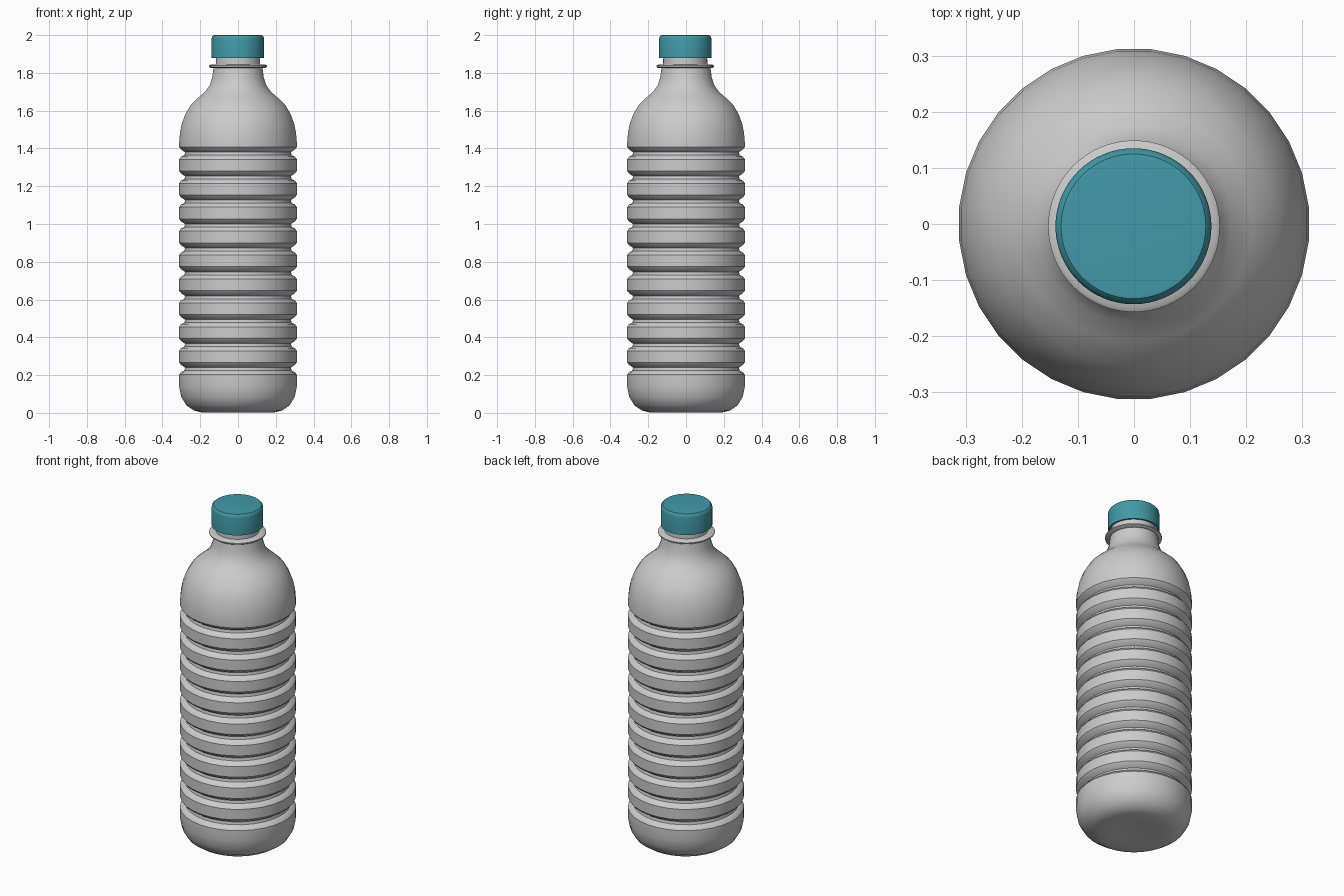
import bpy, bmesh, math

if "Cube" in bpy.data.objects:
    bpy.data.objects.remove(bpy.data.objects["Cube"])


def lathe(name, profile, sides, offset=0.0, centre=(0, 0), angle=35):
    """Revolve (radius, z) points; radius 0 closes to a pole."""
    bm = bmesh.new()
    rings = []
    for r, z in profile:
        if r == 0:
            rings.append([bm.verts.new((0, 0, z))])
        else:
            rings.append([bm.verts.new((r * math.cos(a), r * math.sin(a), z))
                          for a in (offset + math.tau * i / sides for i in range(sides))])
    for lo, hi in zip(rings, rings[1:]):
        for i in range(sides):
            j = (i + 1) % sides
            if len(lo) == 1:
                bm.faces.new((lo[0], hi[j], hi[i]))
            elif len(hi) == 1:
                bm.faces.new((lo[i], lo[j], hi[0]))
            else:
                bm.faces.new((lo[i], lo[j], hi[j], hi[i]))
    mesh = bpy.data.meshes.new(name)
    bm.to_mesh(mesh)
    bm.free()
    obj = bpy.data.objects.new(name, mesh)
    obj.location = (*centre, 0)
    bpy.context.collection.objects.link(obj)
    bpy.ops.object.select_all(action='DESELECT')
    obj.select_set(True)
    bpy.context.view_layer.objects.active = obj
    bpy.ops.object.shade_smooth_by_angle(angle=math.radians(angle))
    return obj


# Bottle body: rounded base, ten grooves, domed shoulder, neck
R = 0.313
body = [(0, 0.012), (0.12, 0.01), (0.19, 0.002), (0.235, 0.013),
        (0.275, 0.04), (0.302, 0.085), (R, 0.14), (R, 0.195)]
for i in range(10):
    z = 0.232 + i * 0.1267
    body += [(R, z - 0.03), (0.303, z - 0.016), (0.285, z - 0.008),
             (0.282, z + 0.008), (0.303, z + 0.022), (R, z + 0.035)]
body += [(R, 1.43), (0.309, 1.48), (0.299, 1.53), (0.281, 1.58), (0.252, 1.63),
         (0.21, 1.67), (0.175, 1.70), (0.15, 1.735), (0.137, 1.775), (0.13, 1.83)]
lathe("bottle_body", body, 32, math.pi / 32)

# Neck with support ring
neck = [(0.128, 1.825), (0.146, 1.827), (0.153, 1.832), (0.153, 1.838),
        (0.146, 1.843), (0.117, 1.845), (0.115, 1.95)]
lathe("neck_ring", neck, 64, centre=(0, -0.004))

# Screw cap, hollow underneath
cap = [(0.126, 1.965), (0.13, 1.878), (0.139, 1.878), (0.139, 1.98),
       (0.136, 1.992), (0.129, 1.999), (0.12, 2.0), (0, 2.0)]
cap_obj = lathe("cap", cap, 64, centre=(-0.001, -0.004))
teal = bpy.data.materials.new("teal")
teal.diffuse_color = (0.055, 0.32, 0.39, 1)
teal.use_nodes = True
teal.node_tree.nodes["Principled BSDF"].inputs["Base Color"].default_value = teal.diffuse_color
cap_obj.data.materials.append(teal)
